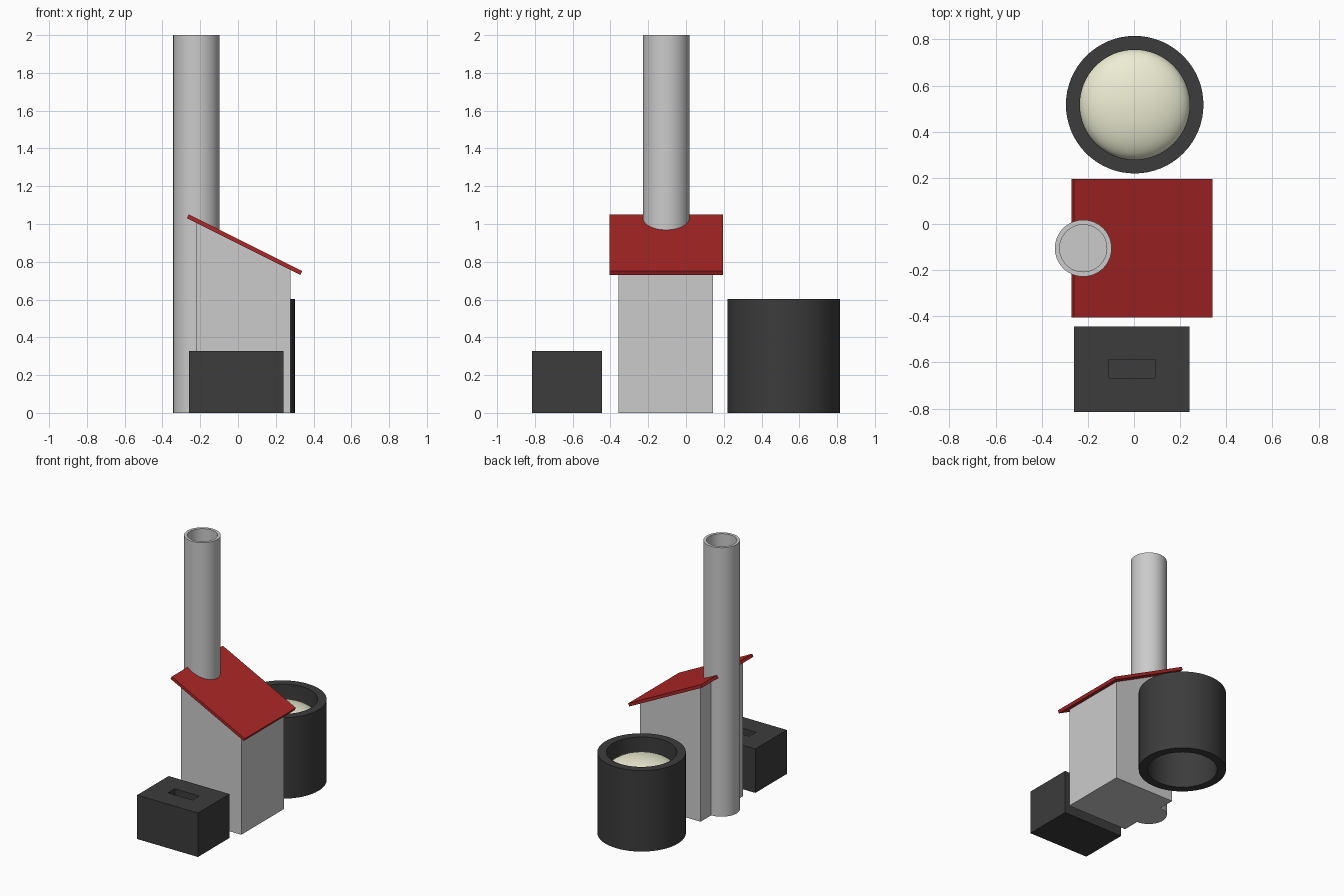
import bpy, bmesh, math

if "Cube" in bpy.data.objects:
    bpy.data.objects.remove(bpy.data.objects["Cube"])


def material(name, rgb):
    m = bpy.data.materials.new(name)
    m.diffuse_color = (*rgb, 1)
    m.use_nodes = True
    m.node_tree.nodes["Principled BSDF"].inputs["Base Color"].default_value = m.diffuse_color
    return m


DARK = material("dark_metal", (0.045, 0.045, 0.045))
RED = material("red_roof", (0.42, 0.02, 0.02))
CREAM = material("cream", (0.85, 0.85, 0.66))


def finish(name, bm, mat=None, smooth=False):
    bmesh.ops.recalc_face_normals(bm, faces=bm.faces)
    mesh = bpy.data.meshes.new(name)
    bm.to_mesh(mesh)
    bm.free()
    ob = bpy.data.objects.new(name, mesh)
    bpy.context.collection.objects.link(ob)
    if mat:
        mesh.materials.append(mat)
    if smooth:
        bpy.ops.object.select_all(action='DESELECT')
        ob.select_set(True)
        bpy.context.view_layer.objects.active = ob
        bpy.ops.object.shade_smooth_by_angle(angle=math.radians(35))
    return ob


def extrude_xz(name, pts, y0, y1, mat=None):
    """Side profile in x,z drawn out along y."""
    bm = bmesh.new()
    f = bm.faces.new([bm.verts.new((x, y0, z)) for x, z in pts])
    r = bmesh.ops.extrude_face_region(bm, geom=[f])
    moved = [v for v in r["geom"] if isinstance(v, bmesh.types.BMVert)]
    bmesh.ops.translate(bm, verts=moved, vec=(0, y1 - y0, 0))
    return finish(name, bm, mat)


def lathe(name, profile, centre, steps, mat=None, closed=False):
    """Radius,z profile spun about a vertical axis."""
    bm = bmesh.new()
    vs = [bm.verts.new((r, 0, z)) for r, z in profile]
    es = [bm.edges.new(p) for p in zip(vs, vs[1:])]
    if closed:
        es.append(bm.edges.new((vs[-1], vs[0])))
    bmesh.ops.spin(bm, geom=vs + es, cent=(0, 0, 0), axis=(0, 0, 1),
                   angle=math.tau, steps=steps)
    bmesh.ops.remove_doubles(bm, verts=bm.verts, dist=1e-5)
    bmesh.ops.translate(bm, verts=bm.verts, vec=(*centre, 0))
    return finish(name, bm, mat, True)


# Hut walls with a sloping top
extrude_xz("hut_walls", [(-0.22, 0), (0.277, 0), (0.277, 0.762), (-0.22, 1.012)],
           -0.357, 0.143)

# Slanted roof slab
extrude_xz("roof", [(-0.271, 1.031), (0.33, 0.73), (0.34, 0.75), (-0.261, 1.051)],
           -0.405, 0.195, RED)

# Chimney pipe with a deep blind bore
lathe("chimney", [(0, 0), (0.123, 0), (0.123, 2), (0.102, 2), (0.102, 1.1), (0, 1.1)],
      (-0.22, -0.105), 64)

# Round vat: an open tube
lathe("vat", [(0.298, 0), (0.298, 0.602), (0.238, 0.602), (0.238, 0)],
      (0.003, 0.517), 64, DARK, closed=True)

# Domed contents of the vat
bm = bmesh.new()
bmesh.ops.create_uvsphere(bm, u_segments=48, v_segments=24, radius=1)
bmesh.ops.scale(bm, verts=bm.verts, vec=(0.239, 0.239, 0.1))
bmesh.ops.translate(bm, verts=bm.verts, vec=(0.003, 0.517, 0.455))
finish("vat_contents", bm, CREAM, True)

# Box with a slot sunk into its top
x0, x1, y0, y1, top = -0.259, 0.241, -0.815, -0.445, 0.327
sx0, sx1, sy0, sy1, floor = -0.109, 0.091, -0.667, -0.587, 0.267
bm = bmesh.new()


def ring(a, b, c, d, z):
    return [bm.verts.new(p) for p in ((a, c, z), (b, c, z), (b, d, z), (a, d, z))]


rings = [ring(x0, x1, y0, y1, 0), ring(x0, x1, y0, y1, top),
         ring(sx0, sx1, sy0, sy1, top), ring(sx0, sx1, sy0, sy1, floor)]
bm.faces.new(rings[0])
bm.faces.new(rings[-1])
for lo, hi in zip(rings, rings[1:]):
    for i in range(4):
        j = (i + 1) % 4
        bm.faces.new((lo[i], lo[j], hi[j], hi[i]))
finish("slotted_box", bm, DARK)
